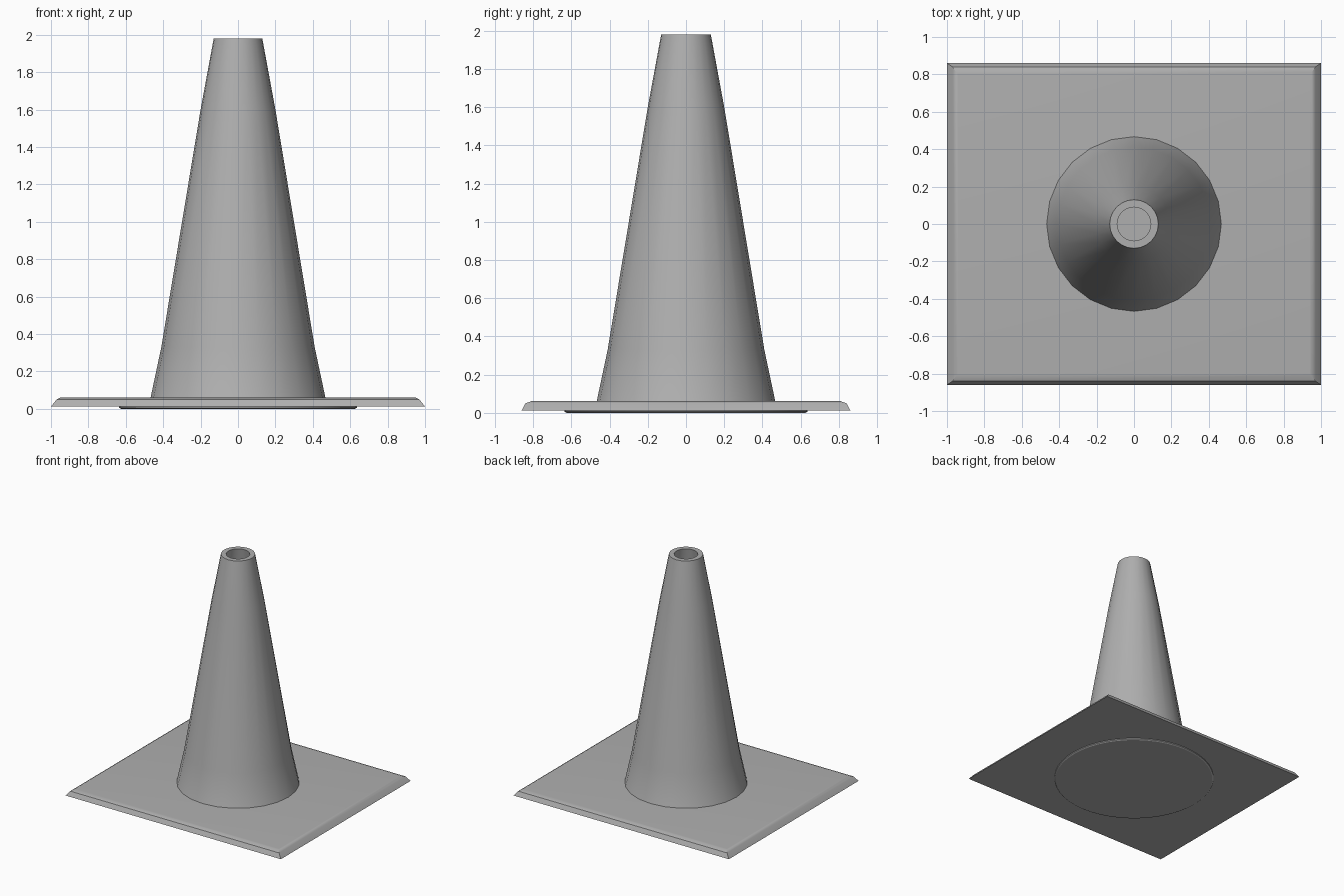
import bpy, bmesh
from math import cos, sin, pi, radians

if "Cube" in bpy.data.objects:
    bpy.data.objects.remove(bpy.data.objects["Cube"])

grey = bpy.data.materials.new("dark_grey")
grey.diffuse_color = (0.43, 0.43, 0.43, 1)
grey.use_nodes = True
grey.node_tree.nodes["Principled BSDF"].inputs["Base Color"].default_value = grey.diffuse_color


def loft(name, rings):
    """Skin a stack of matching point rings and cap both ends."""
    bm = bmesh.new()
    loops = [[bm.verts.new(p) for p in ring] for ring in rings]
    n = len(loops[0])
    bm.faces.new(loops[0])
    bm.faces.new(loops[-1])
    for a, b in zip(loops, loops[1:]):
        for i in range(n):
            j = (i + 1) % n
            bm.faces.new((a[i], a[j], b[j], b[i]))
    bmesh.ops.recalc_face_normals(bm, faces=bm.faces)
    mesh = bpy.data.meshes.new(name)
    bm.to_mesh(mesh)
    bm.free()
    mesh.materials.append(grey)
    obj = bpy.data.objects.new(name, mesh)
    bpy.context.collection.objects.link(obj)
    bpy.ops.object.select_all(action='DESELECT')
    obj.select_set(True)
    bpy.context.view_layer.objects.active = obj
    bpy.ops.object.shade_smooth_by_angle(angle=radians(30))
    return obj


def circle(r, z, n=24):
    return [(r * cos(2 * pi * i / n), r * sin(2 * pi * i / n), z) for i in range(n)]


def rectangle(x, y, z):
    return [(-x, -y, z), (x, -y, z), (x, y, z), (-x, y, z)]


# Rectangular base plate with a rolled edge
loft("base_plate", [rectangle(1.0, 0.86, 0.013), rectangle(0.97, 0.84, 0.05),
                    rectangle(0.95, 0.81, 0.061), rectangle(0.94, 0.80, 0.062)])

# Hollow cone body: outer wall up, over the rim, down the inside to a floor
profile = [(0.48, 0.03), (0.467, 0.062), (0.41, 0.33), (0.2, 1.6), (0.13, 1.98),
           (0.09, 1.98), (0.16, 1.6), (0.37, 0.33), (0.42, 0.07)]
loft("cone_body", [circle(r, z) for r, z in profile])

# Shallow round foot under the plate
loft("foot_disc", [circle(0.625, 0.0, 48), circle(0.635, 0.006, 48),
                   circle(0.635, 0.02, 48)])
